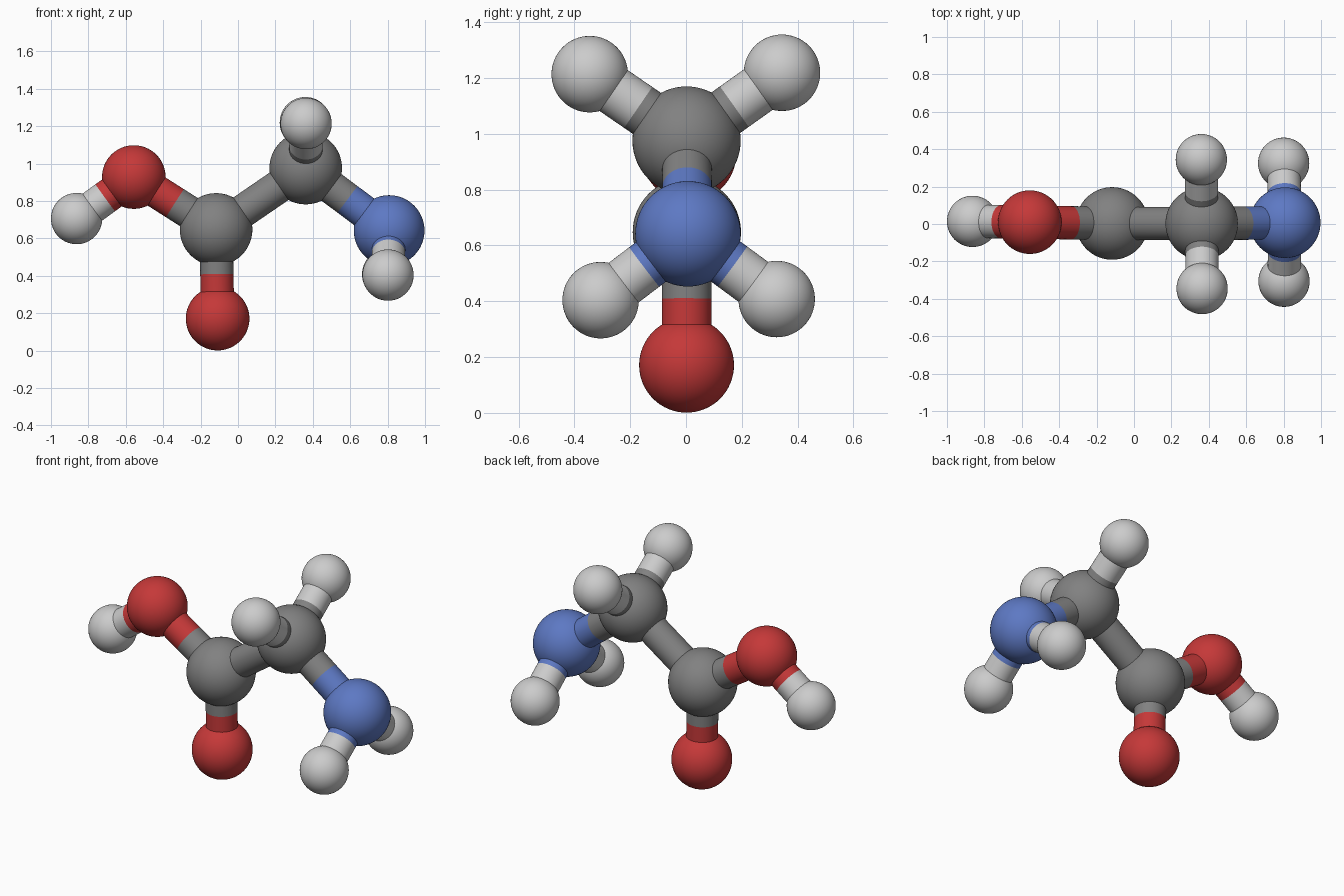
import bpy
from mathutils import Vector

if "Cube" in bpy.data.objects:
    bpy.data.objects.remove(bpy.data.objects["Cube"])


def material(name, color):
    m = bpy.data.materials.new(name)
    m.diffuse_color = (*color, 1)
    m.use_nodes = True
    m.node_tree.nodes["Principled BSDF"].inputs["Base Color"].default_value = m.diffuse_color
    return m


# element: (sphere radius, material)
ELEMENTS = {
    "carbon": (0.194, material("dark_grey", (0.22, 0.22, 0.22))),
    "oxygen": (0.170, material("red", (0.56, 0.04, 0.04))),
    "nitrogen": (0.189, material("blue", (0.11, 0.19, 0.55))),
    "hydrogen": (0.137, material("light_grey", (0.52, 0.52, 0.52))),
}
BOND_RADIUS = 0.089

# atom: (element, centre)
ATOMS = {
    "acid_carbon": ("carbon", (-0.117, 0.003, 0.648)),
    "middle_carbon": ("carbon", (0.362, 0.002, 0.976)),
    "lower_oxygen": ("oxygen", (-0.109, 0.002, 0.171)),
    "upper_oxygen": ("oxygen", (-0.557, 0.010, 0.928)),
    "acid_hydrogen": ("hydrogen", (-0.863, 0.014, 0.706)),
    "nitrogen": ("nitrogen", (0.808, 0.007, 0.642)),
    "front_top_hydrogen": ("hydrogen", (0.364, -0.345, 1.214)),
    "back_top_hydrogen": ("hydrogen", (0.360, 0.344, 1.219)),
    "front_low_hydrogen": ("hydrogen", (0.802, -0.306, 0.404)),
    "back_low_hydrogen": ("hydrogen", (0.800, 0.325, 0.408)),
}

BONDS = [
    ("acid_carbon", "middle_carbon"),
    ("acid_carbon", "lower_oxygen"),
    ("acid_carbon", "upper_oxygen"),
    ("upper_oxygen", "acid_hydrogen"),
    ("middle_carbon", "nitrogen"),
    ("middle_carbon", "front_top_hydrogen"),
    ("middle_carbon", "back_top_hydrogen"),
    ("nitrogen", "front_low_hydrogen"),
    ("nitrogen", "back_low_hydrogen"),
]


def finish(name, mat):
    bpy.ops.object.shade_smooth_by_angle()
    obj = bpy.context.object
    obj.name = name
    obj.data.materials.append(mat)


def half_bond(name, start, end, mat):
    axis = end - start
    bpy.ops.mesh.primitive_cylinder_add(
        vertices=48, radius=BOND_RADIUS, depth=axis.length,
        location=(start + end) / 2,
        rotation=axis.to_track_quat("Z", "Y").to_euler())
    finish(name, mat)


# atom balls
for name, (element, centre) in ATOMS.items():
    radius, mat = ELEMENTS[element]
    bpy.ops.mesh.primitive_uv_sphere_add(
        segments=64, ring_count=32, radius=radius, location=centre)
    finish(name + "_ball", mat)

# bonds, each half coloured like its own atom
for a, b in BONDS:
    pa, pb = Vector(ATOMS[a][1]), Vector(ATOMS[b][1])
    mid = (pa + pb) / 2
    half_bond(f"bond_{a}_to_{b}", pa, mid, ELEMENTS[ATOMS[a][0]][1])
    half_bond(f"bond_{b}_to_{a}", pb, mid, ELEMENTS[ATOMS[b][0]][1])
